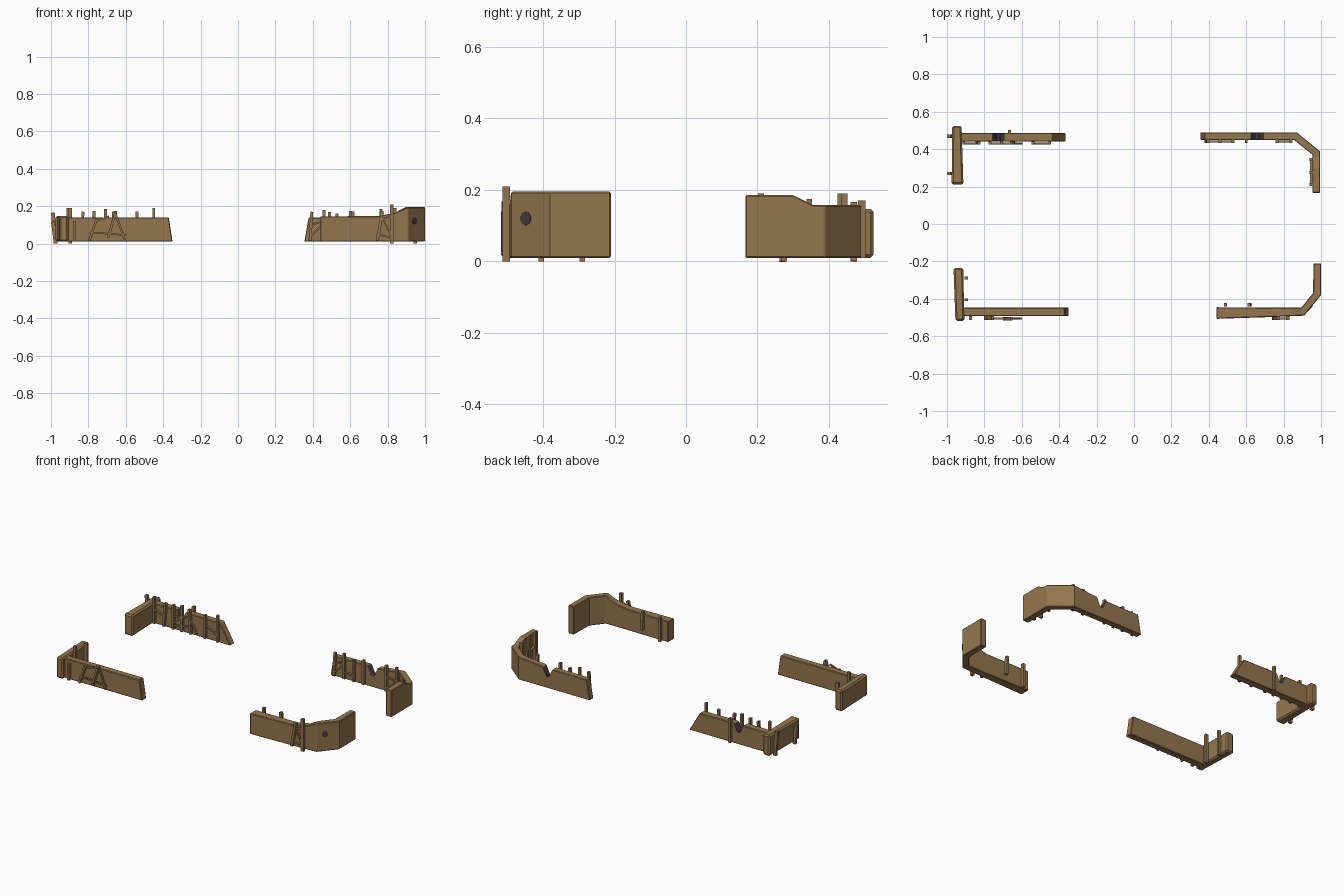
import bpy, bmesh, math
from mathutils import Vector, Matrix

def mat(name, c):
    m = bpy.data.materials.new(name)
    m.diffuse_color = (*c, 1)
    return m

EARTH = mat("earth_brown", (0.30, 0.18, 0.075))
WOOD = mat("wood_brown", (0.29, 0.18, 0.08))
DARK = mat("dark_grey", (0.055, 0.052, 0.048))
BASE = 0.01

def finish(bm, name, mats, bevel=0):
    bmesh.ops.recalc_face_normals(bm, faces=bm.faces[:])
    me = bpy.data.meshes.new(name)
    bm.to_mesh(me)
    bm.free()
    for m in mats:
        me.materials.append(m)
    ob = bpy.data.objects.new(name, me)
    bpy.context.collection.objects.link(ob)
    if bevel:
        b = ob.modifiers.new("chamfer", 'BEVEL')
        b.width, b.segments, b.limit_method = bevel, 1, 'ANGLE'
        b.angle_limit = math.radians(40)
    return ob

def wall(name, stations, dark=(), bevel=0.004):
    """stations: (outer xy, inner xy, top height, shift of top along x)"""
    bm = bmesh.new()
    rings = []
    for o, i, h, dx in stations:
        rings.append([bm.verts.new(p) for p in (
            (o[0], o[1], BASE), (o[0] + dx, o[1], h),
            (i[0] + dx, i[1], h), (i[0], i[1], BASE))])
    for k in range(len(rings) - 1):
        a, b = rings[k], rings[k + 1]
        for j in range(4):
            f = bm.faces.new((a[j], a[(j + 1) % 4], b[(j + 1) % 4], b[j]))
            if j == 1 and k in dark:
                f.material_index = 1
    bm.faces.new(rings[0])
    bm.faces.new(rings[-1])
    return finish(bm, name, [EARTH, DARK], bevel)

def straight(yo, yi, pts):
    return [((x, yo), (x, yi), h, dx) for x, h, dx in pts]

def beams(name, items, n):
    """items: (start, end, width, depth); n = normal of the wall they lean on"""
    bm = bmesh.new()
    n = Vector(n)
    for p0, p1, w, d in items:
        p0, p1 = Vector(p0), Vector(p1)
        z = (p1 - p0).normalized()
        x = n.cross(z).normalized()
        y = z.cross(x)
        M = Matrix((x * w, y * d, p1 - p0)).transposed().to_4x4()
        M.translation = (p0 + p1) / 2
        bmesh.ops.create_cube(bm, size=1, matrix=M)
    return finish(bm, name, [WOOD])

def X(y, x0, z0, x1, z1, w=0.016, d=0.02):      # beam in a wall along x
    return ((x0, y, z0), (x1, y, z1), w, d)

def Y(x, y0, z0, y1, z1, w=0.016, d=0.02):      # beam in a wall along y
    return ((x, y0, z0), (x, y1, z1), w, d)

# front left corner
wall("front_left_long_wall", straight(-0.492, -0.447,
     [(-0.94, 0.14, 0), (-0.35, 0.14, -0.02)]))
wall("front_left_short_wall", [
    ((-0.955, -0.518), (-0.907, -0.518), 0.147, 0),
    ((-0.965, -0.235), (-0.913, -0.235), 0.147, 0)], bevel=0.009)
beams("front_left_braces", [
    X(-0.502, -0.873, 0.012, -0.873, 0.12),
    X(-0.502, -0.795, 0.015, -0.755, 0.135, 0.012),
    X(-0.505, -0.76, 0.12, -0.69, 0.145, 0.01, 0.012),
    X(-0.507, -0.695, 0.03, -0.655, 0.165, 0.013),
    X(-0.505, -0.655, 0.16, -0.605, 0.02, 0.011, 0.012),
    X(-0.506, -0.79, 0.06, -0.60, 0.045, 0.009, 0.01)], (0, 1, 0))
beams("front_left_inner_posts", [
    Y(-0.897, -0.29, 0.0, -0.29, 0.165), Y(-0.897, -0.405, 0.0, -0.405, 0.19)], (1, 0, 0))

# front right corner
wall("front_right_wall", [
    ((0.44, -0.507), (0.44, -0.445), 0.145, 0),
    ((0.75, -0.497), (0.75, -0.447), 0.147, 0),
    ((0.84, -0.493), (0.84, -0.447), 0.165, 0),
    ((0.91, -0.49), (0.895, -0.447), 0.195, 0),
    ((1.0, -0.38), (0.957, -0.37), 0.195, 0),
    ((1.0, -0.21), (0.96, -0.21), 0.195, 0)])
beams("front_right_braces", [
    X(-0.503, 0.745, 0.015, 0.772, 0.172), X(-0.503, 0.822, 0.0, 0.822, 0.21, 0.02),
    X(-0.505, 0.74, 0.05, 0.83, 0.03, 0.009, 0.012),
    X(-0.505, 0.76, 0.13, 0.83, 0.15, 0.009, 0.012),
    X(-0.505, 0.77, 0.14, 0.815, 0.05, 0.009, 0.012)], (0, 1, 0))
beams("front_right_inner_posts", [
    X(-0.432, 0.49, 0.01, 0.49, 0.168), X(-0.432, 0.62, 0.05, 0.615, 0.172)], (0, 1, 0))

# round dark hole on the angled face
bm = bmesh.new()
nrm = Vector((0.11, -0.09, 0)).normalized()
M = nrm.to_track_quat('Z', 'Y').to_matrix().to_4x4()
M.translation = (0.944, -0.4484, 0.12)
bmesh.ops.create_cone(bm, cap_ends=True, segments=10, radius1=0.019, radius2=0.019,
                      depth=0.005, matrix=M)
finish(bm, "shot_hole", [DARK])

# back left corner, with a dark notch broken out of the top
wall("back_left_long_wall", straight(0.487, 0.442, [
    (-0.94, 0.14, 0), (-0.755, 0.14, 0), (-0.735, 0.095, 0), (-0.715, 0.085, 0),
    (-0.69, 0.14, 0), (-0.365, 0.138, -0.075)]), dark=(1, 2, 3), bevel=0.003)
wall("back_left_short_wall", [
    ((-0.972, 0.525), (-0.922, 0.525), 0.147, 0),
    ((-0.975, 0.212), (-0.912, 0.212), 0.147, 0)], bevel=0.009)
beams("back_left_braces",
      [X(0.433, x, 0.015, x + s, t, 0.015, 0.018) for x, s, t in (
          (-0.91, 0, 0.19), (-0.84, 0.012, 0.17), (-0.77, 0, 0.175), (-0.708, 0, 0.185),
          (-0.645, -0.01, 0.175), (-0.54, 0, 0.17), (-0.45, 0, 0.19))] +
      [X(0.431, a, b, c, e, 0.009, 0.012) for a, b, c, e in (
          (-0.91, 0.11, -0.83, 0.08), (-0.77, 0.04, -0.65, 0.06), (-0.77, 0.1, -0.65, 0.12),
          (-0.77, 0.05, -0.70, 0.12), (-0.65, 0.11, -0.60, 0.03), (-0.53, 0.1, -0.45, 0.06))],
      (0, 1, 0))
beams("back_left_outer_post", [X(0.492, -0.665, 0.01, -0.665, 0.17)], (0, 1, 0))
beams("back_left_side_posts", [
    ((-0.975, 0.47, 0.0), (-0.99, 0.47, 0.165), 0.018, 0.02),
    ((-0.975, 0.27, 0.0), (-0.99, 0.27, 0.12), 0.018, 0.02)], (1, 0, 0))

# back right corner, also notched
wall("back_right_wall", straight(0.49, 0.45, [
    (0.355, 0.138, 0.022), (0.625, 0.14, 0), (0.65, 0.09, 0), (0.67, 0.085, 0),
    (0.695, 0.142, 0)]) + [
    ((0.87, 0.49), (0.855, 0.45), 0.157, 0),
    ((0.995, 0.388), (0.955, 0.37), 0.157, 0),
    ((0.995, 0.355), (0.955, 0.355), 0.158, 0),
    ((0.995, 0.30), (0.955, 0.30), 0.185, 0),
    ((0.995, 0.167), (0.955, 0.167), 0.185, 0)], dark=(1, 2, 3), bevel=0.003)
beams("back_right_braces",
      [X(0.443, x, 0.015, x + s, t, 0.015, 0.018) for x, s, t in (
          (0.385, 0.01, 0.17), (0.46, 0, 0.18), (0.53, 0, 0.16), (0.60, 0, 0.175),
          (0.765, 0, 0.185), (0.84, 0, 0.19))] +
      [X(0.441, a, b, c, e, 0.009, 0.012) for a, b, c, e in (
          (0.39, 0.1, 0.46, 0.12), (0.39, 0.04, 0.46, 0.11), (0.46, 0.06, 0.53, 0.05),
          (0.76, 0.11, 0.84, 0.1), (0.77, 0.04, 0.84, 0.09))], (0, 1, 0))
beams("back_right_side_braces", [
    Y(0.948, 0.345, 0.015, 0.345, 0.175), Y(0.948, 0.275, 0.0, 0.275, 0.185),
    Y(0.948, 0.21, 0.015, 0.21, 0.19), Y(0.948, 0.35, 0.06, 0.21, 0.1, 0.009, 0.012)], (1, 0, 0))
